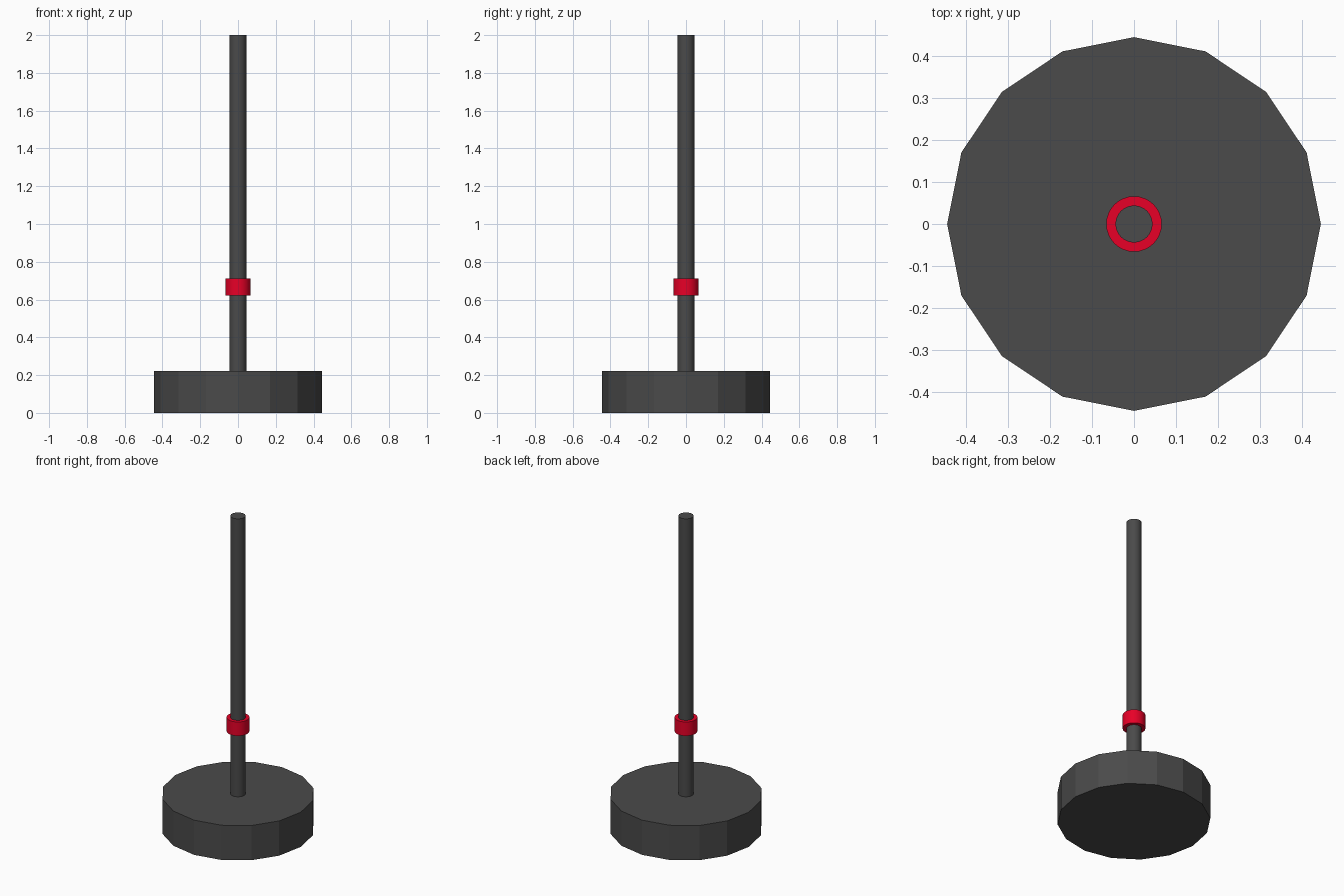
import bpy
import math

cube = bpy.data.objects.get("Cube")
if cube:
    bpy.data.objects.remove(cube, do_unlink=True)


def material(name, color):
    mat = bpy.data.materials.new(name)
    mat.use_nodes = True
    mat.diffuse_color = color
    mat.node_tree.nodes["Principled BSDF"].inputs["Base Color"].default_value = color
    return mat


def cylinder(name, radius, bottom, top, sides, mat, smooth=False):
    bpy.ops.mesh.primitive_cylinder_add(
        vertices=sides, radius=radius, depth=top - bottom,
        location=(0, 0, (bottom + top) / 2))
    obj = bpy.context.object
    obj.name = name
    obj.data.materials.append(mat)
    if smooth:
        bpy.ops.object.shade_smooth_by_angle(angle=math.radians(30))
    return obj


dark_grey = material("dark grey", (0.069, 0.069, 0.069, 1))
red = material("red", (0.8, 0.0, 0.02, 1))

# Heavy faceted base
cylinder("base", 0.444, 0, 0.222, 16, dark_grey)

# Upright pole standing on the base
cylinder("pole", 0.044, 0.222, 2, 32, dark_grey, smooth=True)

# Red collar around the pole
cylinder("collar", 0.066, 0.622, 0.711, 32, red, smooth=True)
